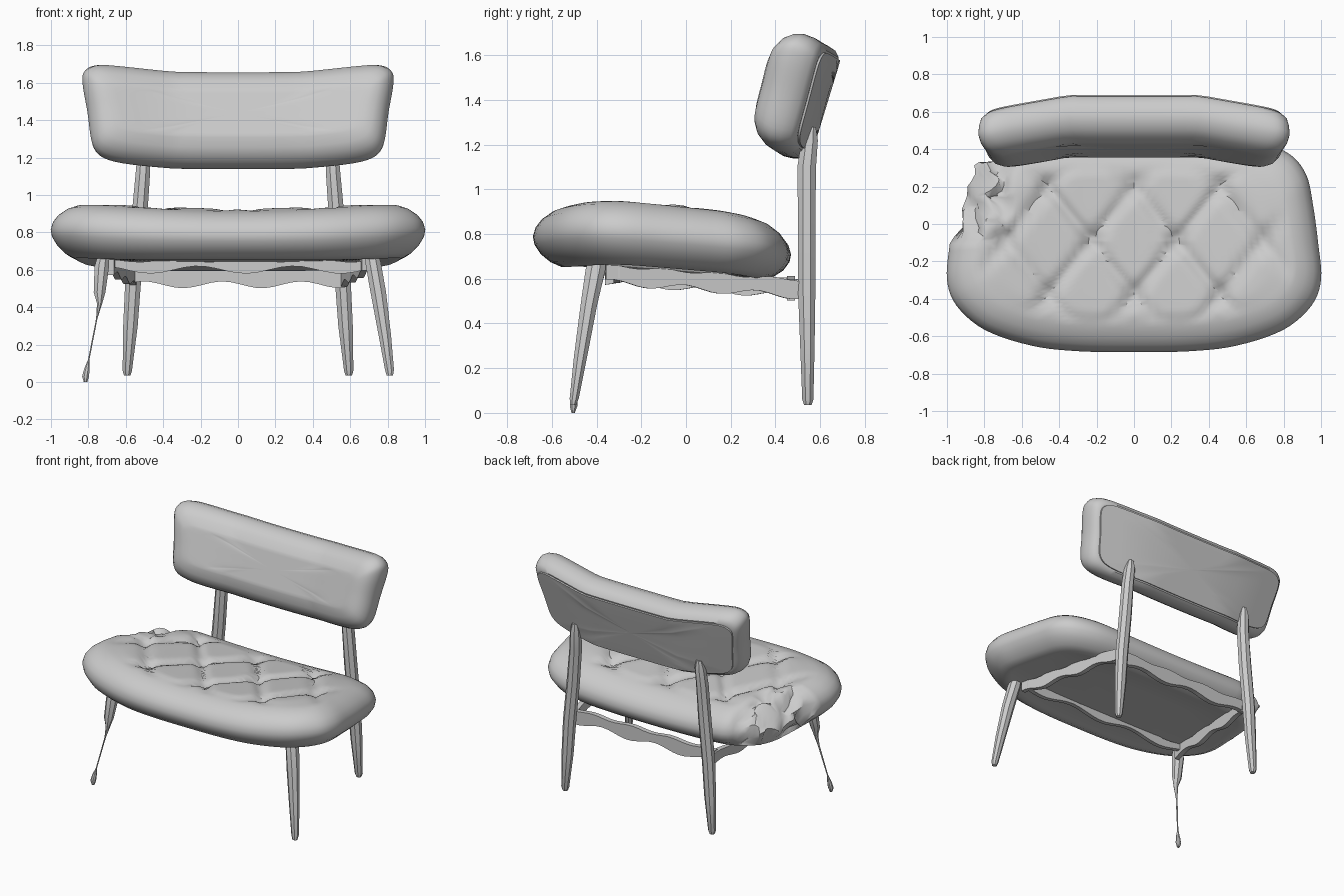
import bpy, bmesh, math
from mathutils import Vector, noise

if "Cube" in bpy.data.objects:
    bpy.data.objects.remove(bpy.data.objects["Cube"])


def finish(name, bm, angle=40):
    bmesh.ops.recalc_face_normals(bm, faces=bm.faces)
    me = bpy.data.meshes.new(name)
    bm.to_mesh(me)
    bm.free()
    ob = bpy.data.objects.new(name, me)
    bpy.context.collection.objects.link(ob)
    bpy.ops.object.select_all(action='DESELECT')
    ob.select_set(True)
    bpy.context.view_layer.objects.active = ob
    bpy.ops.object.shade_smooth_by_angle(angle=math.radians(angle))
    return ob


def skin(name, rings, angle=40):
    """Bridge a list of closed rings and cap both ends."""
    bm = bmesh.new()
    vs = [[bm.verts.new(p) for p in r] for r in rings]
    n = len(vs[0])
    for a, b in zip(vs, vs[1:]):
        for i in range(n):
            j = (i + 1) % n
            bm.faces.new((a[i], a[j], b[j], b[i]))
    bm.faces.new(vs[0])
    bm.faces.new(vs[-1])
    return finish(name, bm, angle)


def mirrored_outline(half, steps):
    """Smooth closed curve through half-profile points and their mirror."""
    pts = half + [(-x, y) for x, y in reversed(half[1:-1])]
    pts = [Vector(p) for p in pts]
    n, out = len(pts), []
    for i in range(n):
        p0, p1, p2, p3 = (pts[(i + k) % n] for k in (-1, 0, 1, 2))
        m1, m2 = (p2 - p0) / 2, (p3 - p1) / 2
        lim = (p2 - p1).length * 1.1
        m1 = m1.normalized() * min(m1.length, lim)
        m2 = m2.normalized() * min(m2.length, lim)
        for s in range(steps):
            t = s / steps
            out.append(p1 * (2*t**3 - 3*t*t + 1) + m1 * (t**3 - 2*t*t + t)
                       + p2 * (3*t*t - 2*t**3) + m2 * (t**3 - t*t))
    return out


def cushion(name, outline, w, h, profile, place, angle=40):
    """Rings of (inset, shrink, height), each point set by place()."""
    rings = []
    for d, f, k in profile:
        sx, sy = (1 - d / w) * f, (1 - d / h) * f
        rings.append([place(p.x * sx, p.y * sy, k, f) for p in outline])
    return skin(name, rings, angle)


# Seat cushion: saddle shape, diamond tufting, crumpled back left corner
def seat_point(x, y, k, f):
    y -= 0.105
    low = 0.655 - 0.065 * (y + 0.6) + 0.05 * x**4
    high = 0.905 + 0.05 * min(1, abs(x) / 0.85)**2 - 0.085 * (y + 0.38)
    if y < -0.38:
        high -= 0.15 * (y + 0.38)**2
    z = low + (high - low) * k
    if k >= 0.99:
        a, b = x / 0.46 + (y - 0.2) / 0.58, x / 0.46 - (y - 0.2) / 0.58
        da, db = abs(a - round(a)), abs(b - round(b))
        fade = min(1, (1 - f) / 0.15)
        z += fade * (0.016 - 0.022 * math.exp(-(min(da, db) / 0.09)**2)
                     - 0.03 * math.exp(-(da * da + db * db) / 0.02))
    p = Vector((x, y, z))
    hurt = max(0, min(1, (-x - 0.62) / 0.15)) * max(0, min(1, (y + 0.1) / 0.1))
    if hurt and k > 0.1:
        p += hurt * Vector((0.05, -0.04, -0.02))
        p += hurt * 0.06 * noise.noise_vector(p * 11)
    return p


seat_half = [(0, -0.58), (0.3, -0.575), (0.55, -0.545), (0.8, -0.46), (0.95, -0.33),
             (1.0, -0.19), (0.985, 0.0), (0.955, 0.22), (0.92, 0.37),
             (0.83, 0.48), (0.65, 0.55), (0.35, 0.57), (0, 0.575)]
seat_profile = [(0.16, 0.05, 0.03), (0.16, 0.6, 0.03), (0.16, 1, 0.03), (0.13, 1, 0.0),
                (0.08, 1, 0.07), (0.035, 1, 0.2), (0.007, 1, 0.36), (0, 1, 0.5),
                (0.012, 1, 0.66), (0.04, 1, 0.8), (0.085, 1, 0.92), (0.13, 1, 0.98)]
seat_profile += [(0.15, 1 - i / 24, 1) for i in range(24)]
cushion("seat_cushion", mirrored_outline(seat_half, 5), 1.0, 0.58,
        seat_profile, seat_point)


# Backrest: tilted pad whose ends bend forward
TILT = math.radians(17)


def back_point(x, v, k, f):
    y = k - 0.2 * max(0, abs(x) - 0.35)
    v += 0.015 * min(1, abs(x) / 0.7)**2
    return Vector((x, 0.513 + y * math.cos(TILT) + v * math.sin(TILT),
                   1.402 + v * math.cos(TILT) - y * math.sin(TILT)))


back_half = [(0, -0.265), (0.35, -0.265), (0.62, -0.26), (0.73, -0.235), (0.78, -0.17),
             (0.805, 0.0), (0.83, 0.15), (0.825, 0.22), (0.77, 0.262),
             (0.65, 0.27), (0.35, 0.265), (0, 0.265)]
back_outline = mirrored_outline(back_half, 5)
back_profile = [(0.13, s, -0.125) for s in (0.05, 0.35, 0.6, 0.8, 0.93)]
back_profile += [(0.13, 1, -0.122), (0.08, 1, -0.108), (0.04, 1, -0.08), (0.012, 1, -0.04),
                 (0, 1, 0.0), (0.003, 1, 0.045), (0.015, 1, 0.085), (0.04, 1, 0.108)]
back_profile += [(0.05, s, 0.108) for s in (1, 0.8, 0.5, 0.05)]
cushion("backrest_cushion", back_outline, 0.83, 0.268, back_profile, back_point)

# Flat panel on the rear of the backrest
cushion("backrest_panel", back_outline, 0.83, 0.268,
        [(0.05, 0.05, 0.1), (0.05, 1, 0.1), (0.05, 1, 0.118),
         (0.05, 0.8, 0.119), (0.05, 0.5, 0.119), (0.05, 0.05, 0.119)],
        back_point, 30)


# Legs: eight-sided tapered rods, given as (x, y, z, half width, half depth)
def rod(name, stations, side=1, sides=8):
    rings = []
    for x, y, z, rx, ry in stations:
        rings.append([(side * x + rx * math.cos(t), y + ry * math.sin(t), z)
                      for t in (2 * math.pi * (i + 0.5) / sides for i in range(sides))])
    return skin(name, rings, 35)


rear = [(0.592, 0.545, 0.035, 0.018, 0.018), (0.592, 0.545, 0.06, 0.027, 0.027),
        (0.575, 0.543, 0.3, 0.042, 0.035), (0.56, 0.54, 0.55, 0.046, 0.042),
        (0.53, 0.54, 0.85, 0.046, 0.042), (0.51, 0.54, 1.1, 0.042, 0.045),
        (0.503, 0.553, 1.22, 0.038, 0.04), (0.5, 0.562, 1.28, 0.022, 0.02)]
for side, tag in ((1, "right"), (-1, "left")):
    rod("rear_leg_" + tag, rear, side)
rod("front_leg_right",
    [(0.812, -0.505, 0.035, 0.018, 0.015), (0.81, -0.5, 0.065, 0.026, 0.022),
     (0.785, -0.472, 0.25, 0.036, 0.032), (0.75, -0.435, 0.48, 0.045, 0.04),
     (0.722, -0.405, 0.64, 0.045, 0.048), (0.712, -0.395, 0.7, 0.035, 0.04)])

# Broken front left leg: stub, thin sliver and foot fragment
rod("front_leg_left",
    [(0.815, -0.505, 0.0, 0.01, 0.008), (0.815, -0.503, 0.03, 0.02, 0.018),
     (0.808, -0.498, 0.07, 0.016, 0.014), (0.798, -0.49, 0.12, 0.004, 0.005),
     (0.755, -0.45, 0.34, 0.004, 0.008), (0.74, -0.44, 0.42, 0.015, 0.018),
     (0.74, -0.43, 0.48, 0.034, 0.03), (0.728, -0.405, 0.62, 0.042, 0.045),
     (0.715, -0.395, 0.7, 0.03, 0.035)], -1)


# Frame rails: thin ragged strips under the seat
def rail(name, a, b, height, thick, wave, phase):
    a, b = Vector(a), Vector(b)
    d = (b - a).normalized()
    s = Vector((-d.y, d.x, 0)) * thick / 2
    rings = []
    for i in range(25):
        t = i / 24
        p = a.lerp(b, t)
        lo = p + Vector((0, 0, wave * math.sin(t * 17 + phase)))
        hi = p + Vector((0, 0, height + 0.4 * wave * math.sin(t * 23 + phase)))
        rings.append([lo - s, lo + s, hi + s, hi - s])
    return skin(name, rings, 30)


rail("back_rail", (-0.57, 0.47, 0.52), (0.57, 0.47, 0.52), 0.085, 0.035, 0.018, 0.6)
rail("front_rail", (-0.69, -0.31, 0.6), (0.69, -0.31, 0.6), 0.05, 0.03, 0.02, 2.0)
for side, tag in ((1, "right"), (-1, "left")):
    rail("side_rail_" + tag, (side * 0.68, -0.36, 0.585), (side * 0.56, 0.51, 0.52),
         0.075, 0.035, 0.014, side)
